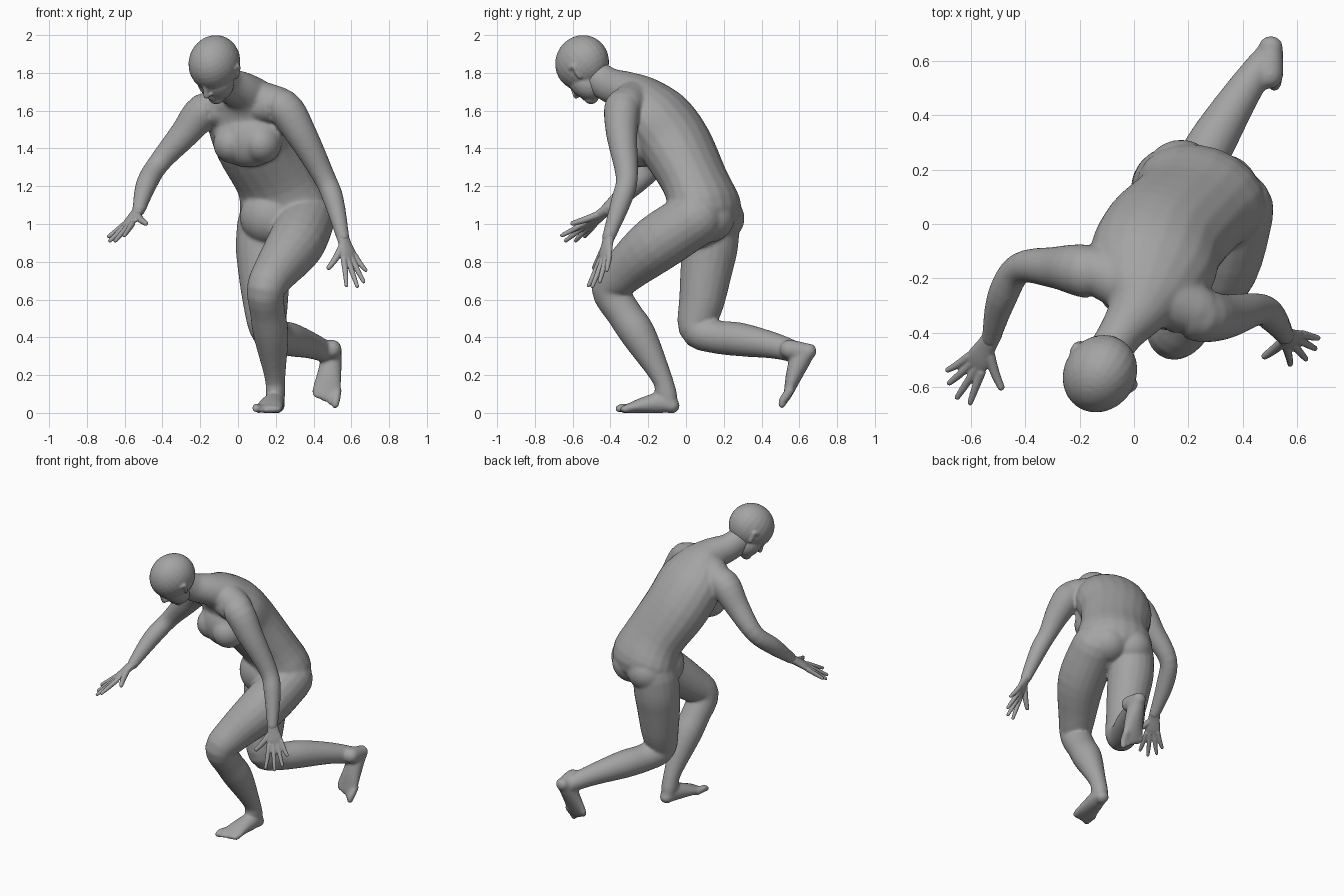
import bpy, bmesh, math
from mathutils import Vector as V, Matrix

cube = bpy.data.objects.get("Cube")
if cube:
    bpy.data.objects.remove(cube)

skin = bpy.data.materials.new("grey_clay")
skin.use_nodes = True
grey = (0.37, 0.37, 0.37, 1)
skin.diffuse_color = grey
skin.node_tree.nodes["Principled BSDF"].inputs["Base Color"].default_value = grey

SIDE = V((0.94, -0.33, 0))   # the model's own left


def spline(a, b, c, d, t):
    return [0.5 * (2 * q + (r - p) * t + (2 * p - 5 * q + 4 * r - s) * t * t
                   + (3 * q - p - 3 * r + s) * t ** 3) for p, q, r, s in zip(a, b, c, d)]


def loft(bm, stations, side=SIDE, steps=4, n=20):
    """Smooth tube through stations (x, y, z, half width, half depth), rounded ends."""
    st = [tuple(s) if len(s) == 5 else tuple(s) + (s[3],) for s in stations]
    st = [st[0]] + st + [st[-1]]
    path = [spline(*st[i:i + 4], k / steps) for i in range(len(st) - 3) for k in range(steps)]
    path.append(st[-1])
    rings = []

    def ring(c, t, w, d):
        x = (side - t * side.dot(t)).normalized()
        y = t.cross(x)
        rings.append([bm.verts.new(c + x * w * math.cos(a) + y * d * math.sin(a))
                      for a in (math.tau * k / n for k in range(n))])

    last = len(path) - 1
    for i, p in enumerate(path):
        t = (V(path[min(i + 1, last)][:3]) - V(path[max(i - 1, 0)][:3])).normalized()
        c, w, d = V(p[:3]), p[3], p[4]
        caps = (0.4, 0.8, 1.15, 1.5)
        if i == 0:
            for a in reversed(caps):
                ring(c - t * min(w, d) * math.sin(a), t, w * math.cos(a), d * math.cos(a))
        ring(c, t, w, d)
        if i == last:
            for a in caps:
                ring(c + t * min(w, d) * math.sin(a), t, w * math.cos(a), d * math.cos(a))
    for r, s in zip(rings, rings[1:]):
        for k in range(n):
            bm.faces.new((r[k], r[(k + 1) % n], s[(k + 1) % n], s[k]))
    bm.faces.new(rings[0])
    bm.faces.new(rings[-1])


def ball(bm, centre, radii, frame=Matrix.Identity(3)):
    m = Matrix.Translation(centre) @ frame.to_4x4() @ Matrix.Diagonal((*radii, 1))
    bmesh.ops.create_uvsphere(bm, u_segments=24, v_segments=16, radius=1, matrix=m)


def finish(bm, name, voxel, smooth):
    """Fuse the overlapping volumes into one skin."""
    bmesh.ops.recalc_face_normals(bm, faces=bm.faces)
    me = bpy.data.meshes.new(name)
    bm.to_mesh(me)
    bm.free()
    me.materials.append(skin)
    ob = bpy.data.objects.new(name, me)
    bpy.context.collection.objects.link(ob)
    rm = ob.modifiers.new("fuse", 'REMESH')
    rm.mode, rm.voxel_size, rm.use_smooth_shade = 'VOXEL', voxel, True
    sm = ob.modifiers.new("soften", 'SMOOTH')
    sm.factor, sm.iterations = 0.5, smooth


# Torso and neck, from crotch to skull
bm = bmesh.new()
loft(bm, [(.23, .1, .98, .15, .1), (.25, .105, 1.06, .245, .185), (.205, .05, 1.22, .222, .17),
          (.105, -.055, 1.42, .232, .187), (.065, -.155, 1.56, .235, .18), (.04, -.24, 1.655, .185, .138),
          (.01, -.32, 1.705, .115, .105), (-.05, -.405, 1.735, .083, .092), (-.1, -.485, 1.785, .08, .088)])
# Shoulder girdle, chest, belly and buttocks
loft(bm, [(-.14, -.17, 1.615, .09), (.035, -.245, 1.67, .1, .11), (.22, -.315, 1.63, .095)], V((0, 0, 1)))
BODY = Matrix((SIDE, (.33, .94, 0), (0, 0, 1))).transposed()
ball(bm, (.055, -.235, 1.45), (.19, .12, .15), BODY)
ball(bm, (.165, .025, 1.04), (.16, .13, .15), BODY)
for s in (-1, 1):
    ball(bm, V((.05, -.25, 1.425)) + SIDE * s * .085, (.1, .115, .105), BODY)
    ball(bm, V((.245, .14, 1.03)) + SIDE * s * .08, (.14, .145, .13), BODY)

# Arms
loft(bm, [(.13, -.3, 1.62, .085), (.24, -.335, 1.615, .098), (.335, -.34, 1.475, .083),
          (.455, -.313, 1.25, .059), (.505, -.34, 1.13, .055), (.555, -.41, .93, .035)])
loft(bm, [(-.07, -.2, 1.6, .085), (-.18, -.173, 1.595, .098), (-.29, -.16, 1.47, .077),
          (-.42, -.163, 1.32, .058), (-.485, -.27, 1.21, .056), (-.525, -.42, 1.075, .035)])

# Legs: left one planted, right one trailing
loft(bm, [(.365, .05, 1.03, .15), (.305, -.155, .895, .152), (.2, -.325, .75, .12),
          (.147, -.4, .655, .101), (.157, -.33, .53, .093), (.175, -.25, .41, .093),
          (.195, -.135, .2, .057), (.2, -.095, .09, .05)])
loft(bm, [(.14, .14, 1.0, .145), (.135, .128, .88, .147), (.137, .11, .77, .139), (.145, .085, .6, .122),
          (.158, .06, .45, .1), (.205, .15, .405, .089), (.28, .29, .388, .089), (.39, .47, .355, .069),
          (.48, .6, .315, .054)])


# Feet: heel point on the sole, toe direction, instep direction
def foot(heel, f, u, inward, size):
    heel, f, u = V(heel), V(f).normalized(), V(u).normalized()
    m = f.cross(u).normalized() * inward

    def p(d, w, h):
        return heel + (f * d + m * w + u * h) * size
    loft(bm, [(*p(.042, 0, .04), .045, .04), (*p(.1, 0, .056), .055, .056), (*p(.19, .002, .044), .066, .044),
              (*p(.265, 0, .028), .076, .028), (*p(.3, 0, .021), .07, .02)], m)
    loft(bm, [(*p(.047, 0, .04), .042), (*p(.065, 0, .08), .049), (*p(.085, 0, .13), .052)], m)
    for k in range(5):
        w = .055 - .028 * k
        r = .024 if k == 0 else .017 - .0007 * k
        end = .34 - .013 * k
        loft(bm, [(*p(.26, w, .024), r), (*p(end - .025, w, r + .006), r), (*p(end, w, r), r * .9)], m, 3, 12)


foot((.212, -.032, -.002), (-.19, -1, 0), (0, 0, 1), 1, 1)
foot((.51, .71, .345), (-.15, -.5, -.87), (0, -.87, .5), -1, 1.05)
finish(bm, "body", .009, 10)

# Head, turned to its right and bowed
F = V((-.45, -.55, -.68)).normalized()
E = V((.78, -.58, -.15))
E = (E - F * E.dot(F)).normalized()
U = E.cross(F)
if U.z < 0:
    U = -U
FRAME = Matrix((E, F, U)).transposed()
HEAD = V((-.125, -.55, 1.853))


def at(e, f, u):
    return HEAD + E * e + F * f + U * u


bm = bmesh.new()
ball(bm, HEAD, (.132, .152, .143), FRAME)
ball(bm, at(0, .05, -.085), (.1, .09, .115), FRAME)                  # face
ball(bm, at(0, .095, -.165), (.045, .036, .034), FRAME)              # chin
loft(bm, [(*at(0, .138, -.03), .011), (*at(0, .148, -.065), .014), (*at(0, .158, -.092), .016)], E)
loft(bm, [(*at(-.06, .112, -.022), .018), (*at(0, .133, -.02), .016), (*at(.06, .112, -.022), .018)], U)
for h in (-.125, -.14):                                              # lips
    loft(bm, [(*at(-.026, .118, h), .008), (*at(0, .131, h), .01), (*at(.026, .118, h), .008)], U)
for s in (-1, 1):
    ball(bm, at(s * .018, .14, -.092), (.012, .014, .011), FRAME)    # nostril
    ball(bm, at(s * .042, .121, -.048), (.02, .012, .012), FRAME)    # eye
    loft(bm, [(*at(s * .112, .005, -.085), .01), (*at(s * .122, -.005, -.06), .012),
              (*at(s * .13, -.02, -.025), .013), (*at(s * .128, .006, -.018), .01)], F)  # ear
finish(bm, "head", .006, 5)


# Hands
def hand(name, wrist, index, little, tips):
    bm = bmesh.new()
    wrist, index, little = V(wrist), V(index), V(little)
    across = (little - index).normalized()
    mid = (index + little) / 2
    half = (little - index).length / 2 + .01
    loft(bm, [(*wrist.lerp(mid, -.2), .032, .03), (*wrist.lerp(mid, .3), .038, .025),
              (*wrist.lerp(mid, .75), half, .021), (*mid, half, .016)], across)
    root = wrist.lerp(index, .3)
    for k, tip in enumerate(tips):
        tip = V(tip)
        base = index.lerp(little, (k - 1) / 3) if k else root
        r = .014 if k else .018
        bend = base.lerp(tip, .5) + (mid - wrist).normalized() * .008
        loft(bm, [(*base, r + .002), (*bend, r), (*base.lerp(tip, .93), r * .75)], across, 3, 12)
    finish(bm, name, .0045, 3)


hand("left_hand", (.555, -.41, .93), (.56, -.455, .81), (.617, -.405, .835),
     [(.475, -.49, .76), (.575, -.52, .665), (.635, -.5, .66), (.67, -.46, .685), (.68, -.42, .75)])
hand("right_hand", (-.525, -.42, 1.075), (-.56, -.545, 1.0), (-.605, -.485, .995),
     [(-.485, -.61, 1.0), (-.605, -.665, .935), (-.655, -.645, .905), (-.685, -.59, .905), (-.69, -.54, .93)])
